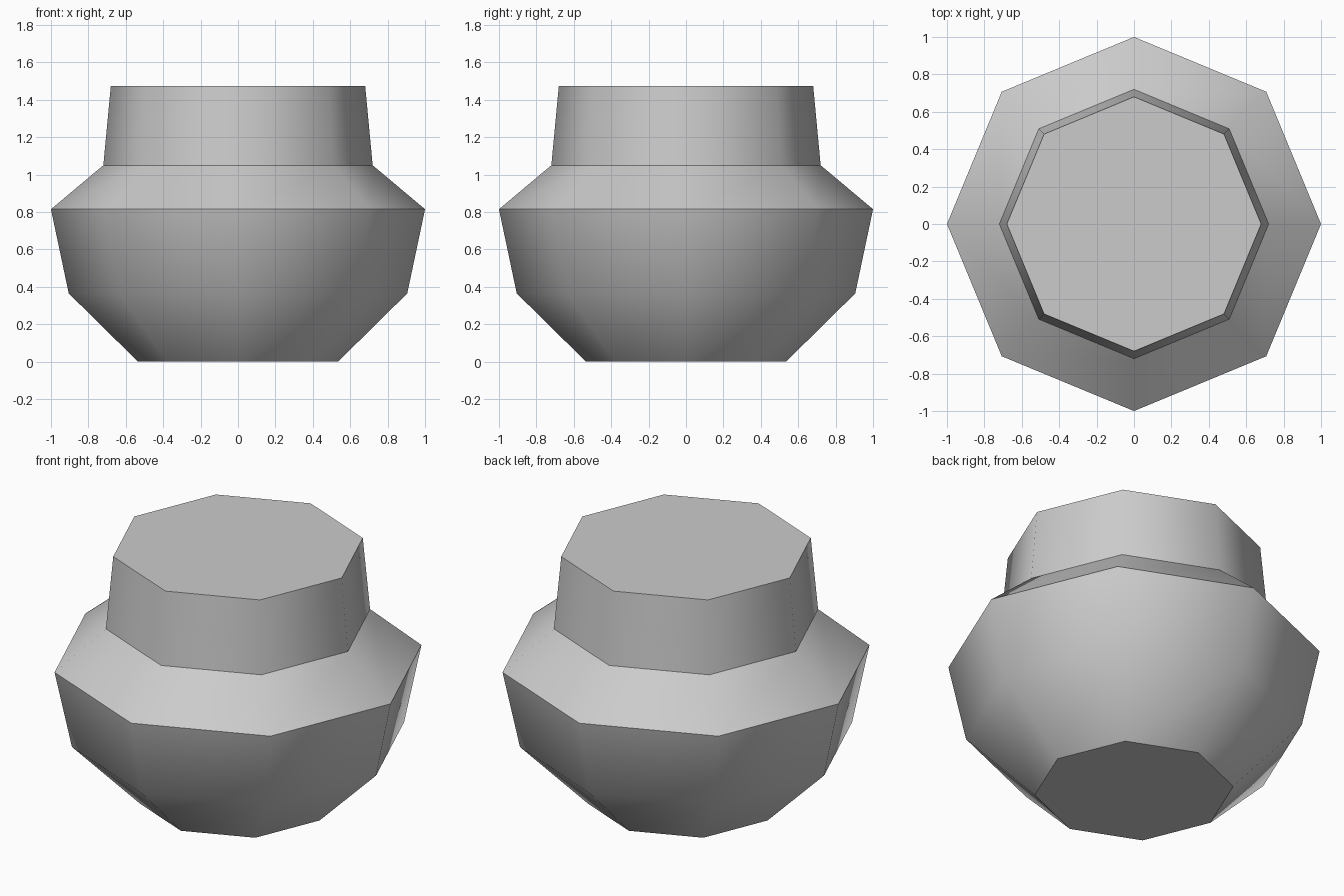
import bpy, bmesh
from math import cos, sin, pi

cube = bpy.data.objects.get("Cube")
if cube:
    bpy.data.objects.remove(cube, do_unlink=True)

SIDES = 8

# Clay colour
clay = bpy.data.materials.new("plain_grey")
clay.use_nodes = True
grey = (0.6, 0.6, 0.6, 1)
clay.diffuse_color = grey
clay.node_tree.nodes["Principled BSDF"].inputs["Base Color"].default_value = grey

# Pot profile from foot to rim: radius, height, crisp ring
profile = [
    (0.535, 0.0, True),     # foot
    (0.905, 0.365, False),  # lower belly
    (1.0, 0.815, True),     # widest edge
    (0.72, 1.05, True),     # neck base
    (0.68, 1.475, True),    # rim
]

bm = bmesh.new()
rings = []
for radius, height, crisp in profile:
    angles = [2 * pi * i / SIDES for i in range(SIDES)]
    rings.append([bm.verts.new((radius * cos(a), radius * sin(a), height)) for a in angles])

# Walls, smooth around the pot
for low, high in zip(rings, rings[1:]):
    for i in range(SIDES):
        j = (i + 1) % SIDES
        bm.faces.new((low[i], low[j], high[j], high[i])).smooth = True

# Closed foot and top
bm.faces.new(rings[0][::-1])
bm.faces.new(rings[-1])

# Crisp horizontal edges
for ring, (radius, height, crisp) in zip(rings, profile):
    for i in range(SIDES):
        bm.edges.get((ring[i], ring[(i + 1) % SIDES])).smooth = not crisp

mesh = bpy.data.meshes.new("pot")
bm.to_mesh(mesh)
bm.free()
mesh.materials.append(clay)
pot = bpy.data.objects.new("pot", mesh)
bpy.context.collection.objects.link(pot)
